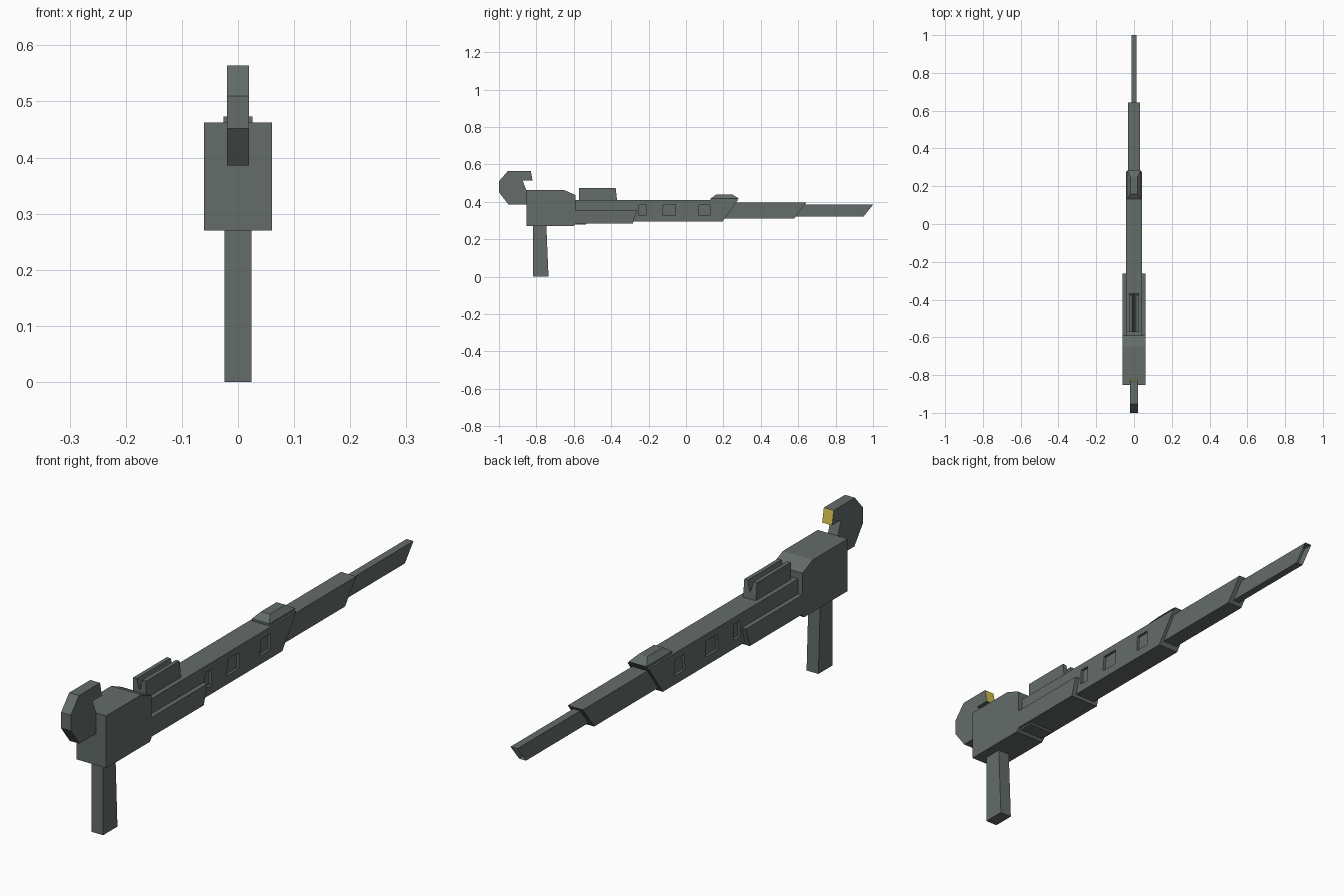
import bpy, bmesh
from mathutils import Vector

if "Cube" in bpy.data.objects:
    bpy.data.objects.remove(bpy.data.objects["Cube"])


def material(name, rgb):
    m = bpy.data.materials.new(name)
    m.diffuse_color = (*rgb, 1)
    m.use_nodes = True
    m.node_tree.nodes["Principled BSDF"].inputs["Base Color"].default_value = m.diffuse_color
    return m


GREY = material("grey green metal", (0.125, 0.15, 0.14))
YELLOW = material("yellow tip", (0.62, 0.52, 0.07))


def loft(name, ring_a, ring_b):
    """Closed solid between two matching rings of points."""
    bm = bmesh.new()
    a = [bm.verts.new(p) for p in ring_a]
    b = [bm.verts.new(p) for p in ring_b]
    bm.faces.new(a)
    bm.faces.new(b)
    n = len(a)
    for i in range(n):
        j = (i + 1) % n
        bm.faces.new((a[i], a[j], b[j], b[i]))
    bmesh.ops.recalc_face_normals(bm, faces=bm.faces)
    me = bpy.data.meshes.new(name)
    bm.to_mesh(me)
    bm.free()
    me.materials.append(GREY)
    ob = bpy.data.objects.new(name, me)
    bpy.context.collection.objects.link(ob)
    return ob


def side_prism(name, yz, x0, x1):
    return loft(name, [(x0, y, z) for y, z in yz], [(x1, y, z) for y, z in yz])


def rect(hx, y0, y1, z):
    return [(-hx, y0, z), (hx, y0, z), (hx, y1, z), (-hx, y1, z)]


# Grip
loft("grip", rect(0.024, -0.818, -0.735, 0), rect(0.024, -0.818, -0.747, 0.28))

# Receiver block with chamfered front edges
side_prism("receiver", [(-0.853, 0.27), (-0.60, 0.27), (-0.59, 0.28), (-0.59, 0.436),
                        (-0.65, 0.462), (-0.853, 0.462)], -0.061, 0.061)

# Curled hammer with yellow striking face
hook = side_prism("hammer", [(-0.84, 0.386), (-0.95, 0.386), (-1.0, 0.452), (-1.0, 0.51),
                             (-0.953, 0.564), (-0.83, 0.564), (-0.82, 0.513),
                             (-0.873, 0.513), (-0.853, 0.46), (-0.84, 0.46)], -0.02, 0.02)
hook.data.materials.append(YELLOW)
for p in hook.data.polygons:
    if p.center.z > 0.52 and p.normal.y > 0.9:
        p.material_index = 1

# Main body
body = side_prism("body", [(-0.60, 0.295), (0.196, 0.295), (0.278, 0.41), (-0.60, 0.41)],
                  -0.043, 0.043)

# Recessed side windows in the body
cutters = []
for s in (-1, 1):
    for y0, y1, skew in ((-0.255, -0.215, 0.004), (-0.127, -0.056, 0.006), (0.067, 0.127, 0.004)):
        cutters.append(side_prism("window_cutter", [(y0, 0.327), (y1, 0.327), (y1, 0.385), (y0 + skew, 0.385)],
                                  s * 0.033, s * 0.06))
for c in cutters:
    m = body.modifiers.new("window", 'BOOLEAN')
    m.operation = 'DIFFERENCE'
    m.solver = 'EXACT'
    m.object = c
bpy.context.view_layer.update()
cut = bpy.data.meshes.new_from_object(body.evaluated_get(bpy.context.evaluated_depsgraph_get()))
body.modifiers.clear()
body.data = cut
for c in cutters:
    bpy.data.objects.remove(c)

# Lower shroud and its joint plate
side_prism("shroud", [(-0.59, 0.284), (-0.285, 0.284), (-0.262, 0.355), (-0.59, 0.355)], -0.06, 0.06)
side_prism("shroud_joint", [(-0.59, 0.278), (-0.535, 0.278), (-0.53, 0.285), (-0.59, 0.285)], -0.05, 0.05)

# Middle and front barrel sections
side_prism("middle_barrel", [(0.15, 0.31), (0.578, 0.31), (0.643, 0.396), (0.15, 0.396)], -0.031, 0.031)
barrel = side_prism("front_barrel", [(0.53, 0.322), (0.95, 0.322), (1.0, 0.385), (0.53, 0.385)],
                    -0.014, 0.014)

# Hollow muzzle
bm = bmesh.new()
bm.from_mesh(barrel.data)
end = max(bm.faces, key=lambda f: f.calc_center_median().y)
bmesh.ops.inset_individual(bm, faces=[end], thickness=0.006)
bmesh.ops.translate(bm, verts=end.verts[:], vec=Vector((0, -0.03, 0)))
bm.to_mesh(barrel.data)
bm.free()

# Rear sight with a V groove
groove = [(-0.026, 0.405), (0.026, 0.405), (0.026, 0.473), (0.011, 0.473),
          (0.002, 0.435), (-0.002, 0.435), (-0.011, 0.473), (-0.026, 0.473)]
loft("rear_sight", [(x, -0.572, z) for x, z in groove],
     [(x, -0.368 - (z - 0.405) * 0.12, z) for x, z in groove])

# Front sight: thin base and tapered ridge
loft("front_sight_base", rect(0.036, 0.132, 0.27, 0.405), rect(0.036, 0.132, 0.282, 0.418))
loft("front_sight_ridge", rect(0.036, 0.132, 0.282, 0.418), rect(0.018, 0.16, 0.25, 0.438))
